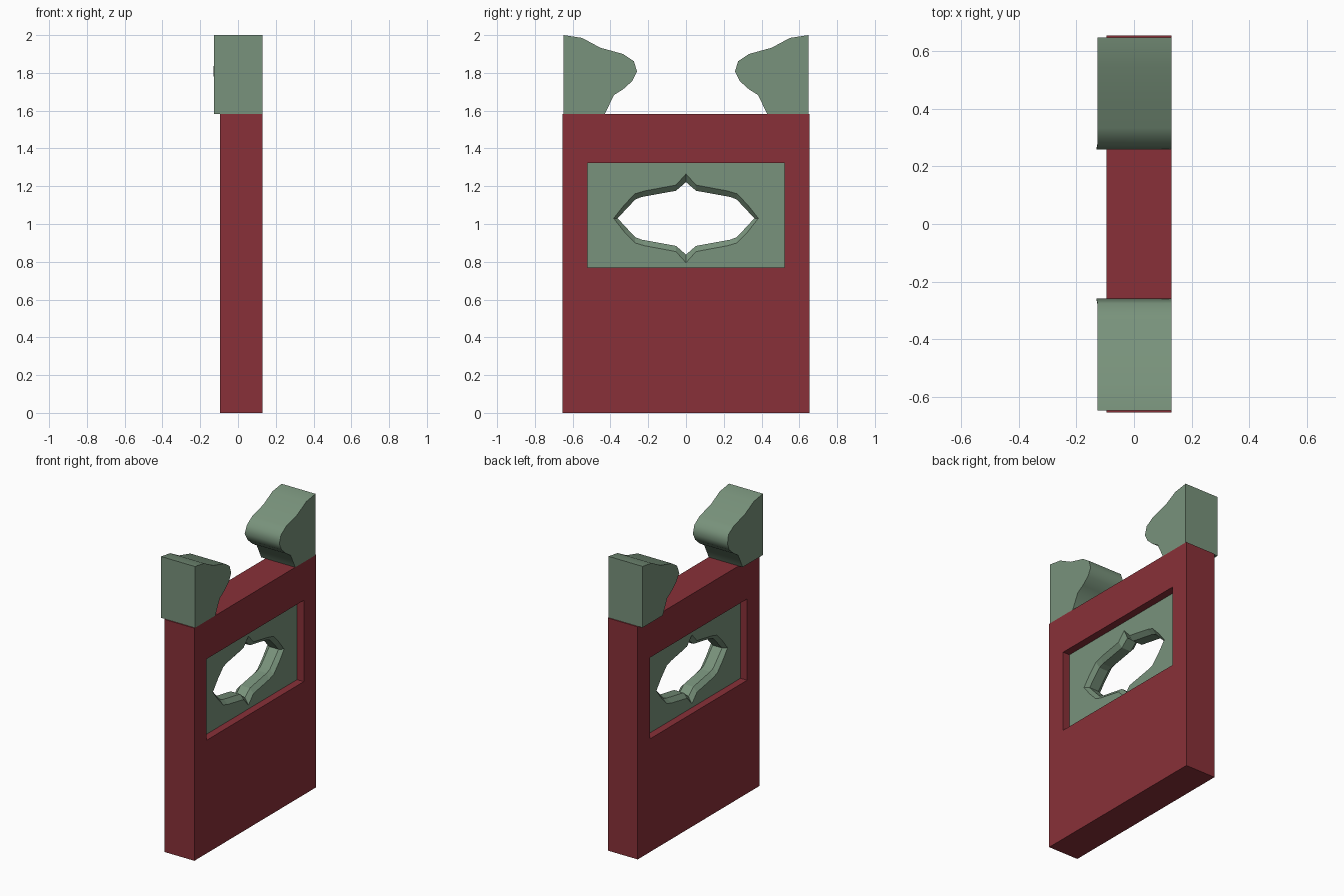
import bpy, bmesh, math

if "Cube" in bpy.data.objects:
    bpy.data.objects.remove(bpy.data.objects["Cube"])


def material(name, rgb):
    m = bpy.data.materials.new(name)
    m.diffuse_color = (*rgb, 1)
    m.use_nodes = True
    m.node_tree.nodes["Principled BSDF"].inputs["Base Color"].default_value = m.diffuse_color
    return m


RED = material("dark red", (0.25, 0.03, 0.04))
GREEN = material("sage green", (0.19, 0.29, 0.20))


def finish(bm, name, mat):
    bmesh.ops.recalc_face_normals(bm, faces=bm.faces[:])
    mesh = bpy.data.meshes.new(name)
    bm.to_mesh(mesh)
    bm.free()
    obj = bpy.data.objects.new(name, mesh)
    bpy.context.collection.objects.link(obj)
    mesh.materials.append(mat)
    return obj


def ring(bm, pts, x):
    return [bm.verts.new((x, y, z)) for y, z in pts]


def bridge(bm, a, b):
    n = len(a)
    for i in range(n):
        j = (i + 1) % n
        bm.faces.new((a[i], a[j], b[j], b[i]))


def rect(y, z0, z1):
    return [(-y, z0), (y, z0), (y, z1), (-y, z1)]


def pierced_slab(name, outline, hole_rings, mat):
    """Slab in the yz plane with a hole lofted through (points, x) rings."""
    bm = bmesh.new()
    holes = [ring(bm, p, x) for p, x in hole_rings]
    outer = [ring(bm, outline, hole_rings[k][1]) for k in (0, -1)]
    bridge(bm, *outer)
    for a, b in zip(holes, holes[1:]):
        bridge(bm, a, b)
    for o, h in ((outer[0], holes[0]), (outer[1], holes[-1])):
        edges = [bm.edges.get((l[i - 1], l[i])) for l in (o, h) for i in range(len(l))]
        bmesh.ops.triangle_fill(bm, use_beauty=True, use_dissolve=False, edges=edges)
    return finish(bm, name, mat)


def four_way(quarter, zc):
    """Mirror a quarter outline (side tip to top tip) into a full loop."""
    half = quarter + [(-y, z) for y, z in quarter[-2::-1]]
    full = half + [(y, -z) for y, z in half[-2:0:-1]]
    return [(y, z + zc) for y, z in full]


# Main slab with rectangular window
window = rect(0.522, 0.77, 1.323)
pierced_slab("slab_body", rect(0.655, 0, 1.583),
             [(window, -0.095), (window, 0.13)], RED)

# Recessed panel with chamfered ornamental opening
wide = four_way([(0.383, 0), (0.328, 0.07), (0.27, 0.13), (0.22, 0.145),
                 (0.053, 0.176), (0, 0.235)], 1.03)
narrow = four_way([(0.362, 0), (0.31, 0.056), (0.268, 0.1), (0.235, 0.113),
                   (0.053, 0.146), (0, 0.192)], 1.03)
pierced_slab("recessed_panel", rect(0.522, 0.77, 1.323),
             [(wide, -0.045), (narrow, -0.018), (narrow, 0.052), (wide, 0.079)], GREEN)

# Pair of scroll brackets on top
PROFILE = [(0.648, 1.583), (0.648, 2.0), (0.55, 1.985), (0.453, 1.933),
           (0.333, 1.90), (0.276, 1.862), (0.259, 1.807), (0.284, 1.757),
           (0.333, 1.713), (0.381, 1.683), (0.43, 1.583)]
for side, label in ((-1, "front"), (1, "back")):
    bm = bmesh.new()
    pts = [(side * y, z) for y, z in PROFILE]
    a, b = ring(bm, pts, -0.126), ring(bm, pts, 0.13)
    a[6].co.x = -0.131  # slight flare at the nose
    bridge(bm, a, b)
    bm.faces.new(a)
    bm.faces.new(b)
    bracket = finish(bm, label + "_scroll_bracket", GREEN)
    bpy.ops.object.select_all(action='DESELECT')
    bracket.select_set(True)
    bpy.context.view_layer.objects.active = bracket
    bpy.ops.object.shade_smooth_by_angle(angle=math.radians(50))
